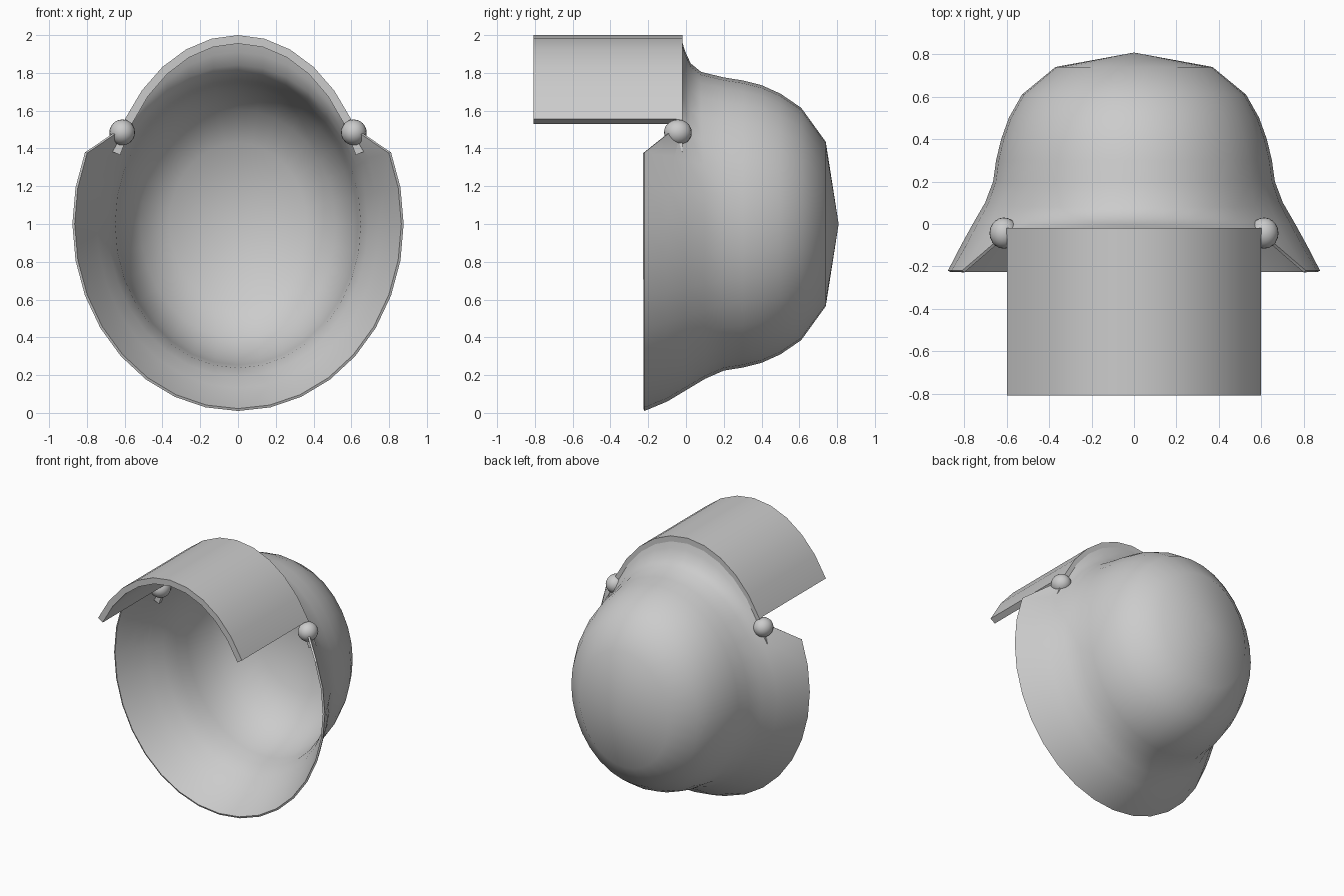
import bpy, bmesh, math

if "Cube" in bpy.data.objects:
    bpy.data.objects.remove(bpy.data.objects["Cube"])

SEG = 32
STEP = 2 * math.pi / SEG

grey = bpy.data.materials.new("plain grey")
grey.diffuse_color = (0.6, 0.6, 0.6, 1)
grey.use_nodes = True
grey.node_tree.nodes["Principled BSDF"].inputs["Base Color"].default_value = grey.diffuse_color


def point(k, y, rx, rz):
    """Point on an upright ellipse around the y axis, k steps from the top."""
    return (rx * math.sin(k * STEP), y, 1 + rz * math.cos(k * STEP))


def make(name, bm, thickness=0, angle=40):
    mesh = bpy.data.meshes.new(name)
    bm.to_mesh(mesh)
    bm.free()
    ob = bpy.data.objects.new(name, mesh)
    bpy.context.collection.objects.link(ob)
    mesh.materials.append(grey)
    bpy.ops.object.select_all(action='DESELECT')
    bpy.context.view_layer.objects.active = ob
    ob.select_set(True)
    if thickness:
        mod = ob.modifiers.new("thickness", 'SOLIDIFY')
        mod.thickness = thickness
        mod.offset = -1
        bpy.ops.object.modifier_apply(modifier=mod.name)
    bpy.ops.object.shade_smooth_by_angle(angle=math.radians(angle))
    return ob


def arc_plate(name, k0, k1, y0, y1):
    """Curved plate of the visor's radius between two angle steps."""
    bm = bmesh.new()
    loops = []
    for k in range(k0, k1 + 1):
        corners = [(y0, 0.72, 1.0), (y1, 0.72, 1.0), (y1, 0.675, 0.955), (y0, 0.675, 0.955)]
        loops.append([bm.verts.new(point(k, *c)) for c in corners])
    for a, b in zip(loops, loops[1:]):
        for i in range(4):
            j = (i + 1) % 4
            bm.faces.new((a[i], a[j], b[j], b[i]))
    bm.faces.new(loops[0])
    bm.faces.new(loops[-1])
    bmesh.ops.recalc_face_normals(bm, faces=bm.faces)
    return make(name, bm, angle=30)


# Shell rings as (y, x radius, z radius): flared skirt, raised brow lip, rounded back
skirt = [(-0.22, 0.877, 0.99), (-0.10, 0.815, 0.94), (0.0, 0.76, 0.88), (0.10, 0.702, 0.82)]
brow = [(-0.02, 0.695, 0.965), (-0.005, 0.69, 0.915), (0.025, 0.685, 0.85), (0.08, 0.68, 0.805)]
back = [(0.2, 0.664, 0.776), (0.3, 0.65, 0.76), (0.4, 0.626, 0.735), (0.5, 0.59, 0.69),
        (0.61, 0.528, 0.615), (0.74, 0.37, 0.435)]
blend = {5: 0.85, 6: 0.4, 7: 0.12}

bm = bmesh.new()
rings = []
for r in range(4):
    ring = []
    for i in range(SEG):
        k = min(i, SEG - i)
        w = 1.0 if k < 5 else blend.get(k, 0.0)
        if r == 0:
            w = 1.0 if k <= 5 else 0.0
        ring.append(bm.verts.new(point(i, *[s + (b - s) * w for s, b in zip(skirt[r], brow[r])])))
    rings.append(ring)
for spec in back:
    rings.append([bm.verts.new(point(i, *spec)) for i in range(SEG)])
for a, b in zip(rings, rings[1:]):
    for i in range(SEG):
        j = (i + 1) % SEG
        bm.faces.new((a[i], a[j], b[j], b[i]))
apex = bm.verts.new((0, 0.808, 1))
for i in range(SEG):
    bm.faces.new((rings[-1][i], rings[-1][(i + 1) % SEG], apex))
make("shell", bm, thickness=0.014, angle=50)

# Raised visor
arc_plate("visor", -5, 5, -0.808, -0.018)

# Hinge balls and the short tabs beneath them
for side, label in ((-1, "left"), (1, "right")):
    arc_plate(label + "_hinge_tab", min(5 * side, 6 * side), max(5 * side, 6 * side), -0.05, -0.018)
    bm = bmesh.new()
    bmesh.ops.create_uvsphere(bm, u_segments=20, v_segments=12, radius=0.068)
    bmesh.ops.scale(bm, vec=(1, 1.08, 1), verts=bm.verts)
    bmesh.ops.translate(bm, vec=(0.613 * side, -0.043, 1.485), verts=bm.verts)
    make(label + "_hinge_ball", bm)
